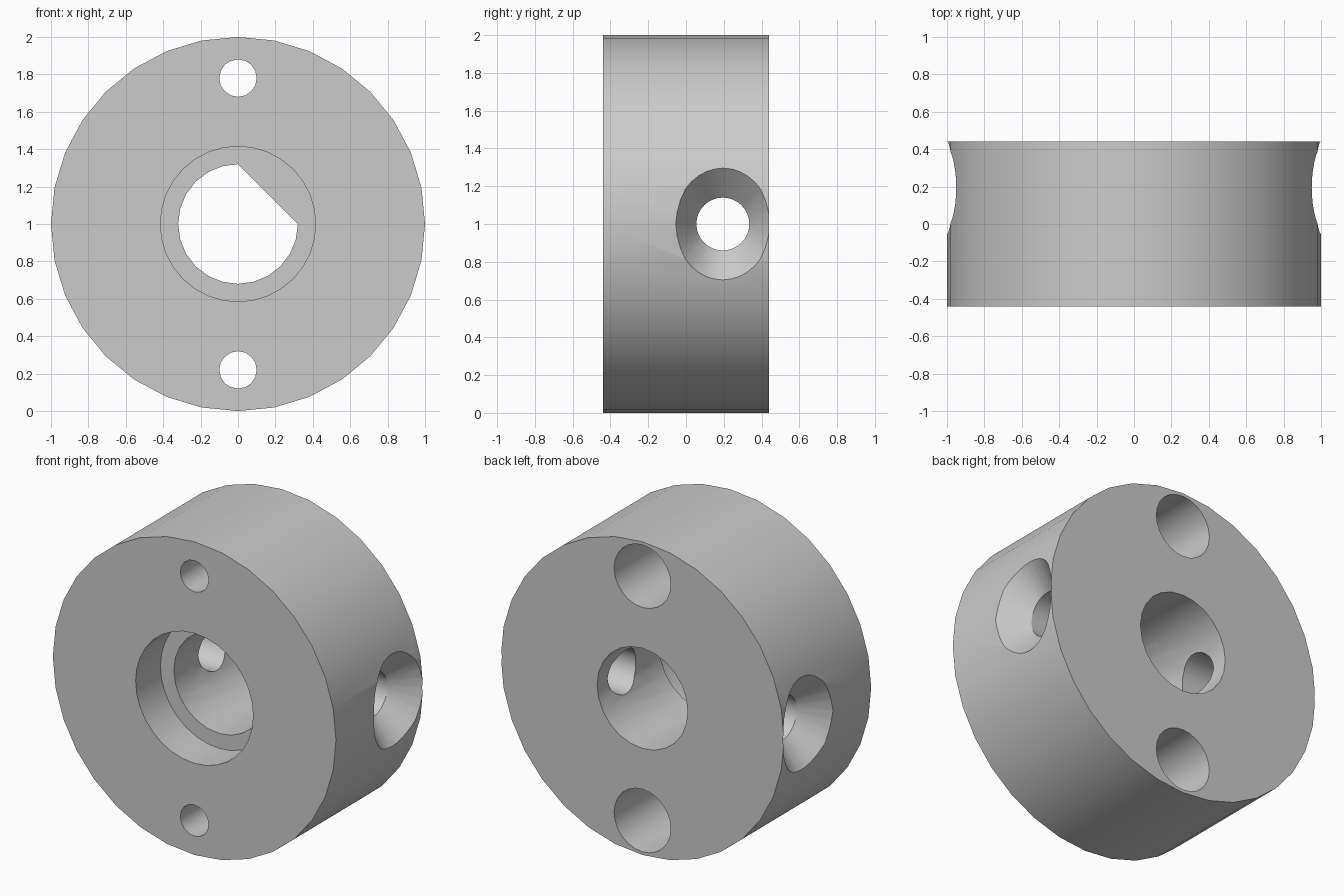
import bpy, bmesh
from math import cos, sin, pi

if "Cube" in bpy.data.objects:
    bpy.data.objects.remove(bpy.data.objects["Cube"])

HALF = 0.44      # half the collar width
LEDGE = -0.19    # depth of the front recess
MID = 1.0        # height of the axis

steel = bpy.data.materials.new("plain grey")
steel.use_nodes = True
grey = (0.6, 0.6, 0.6, 1)
steel.diffuse_color = grey
steel.node_tree.nodes["Principled BSDF"].inputs["Base Color"].default_value = grey


def loft(name, rings):
    """Closed solid through rings of equal point count."""
    bm = bmesh.new()
    loops = [[bm.verts.new(p) for p in ring] for ring in rings]
    n = len(loops[0])
    for a, b in zip(loops, loops[1:]):
        for i in range(n):
            j = (i + 1) % n
            bm.faces.new((a[i], a[j], b[j], b[i]))
    bm.faces.new(loops[0])
    bm.faces.new(loops[-1])
    bmesh.ops.recalc_face_normals(bm, faces=bm.faces)
    mesh = bpy.data.meshes.new(name)
    bm.to_mesh(mesh)
    bm.free()
    mesh.materials.append(steel)
    obj = bpy.data.objects.new(name, mesh)
    bpy.context.collection.objects.link(obj)
    return obj


def circle(n, r):
    return [(r * cos(2 * pi * i / n), r * sin(2 * pi * i / n)) for i in range(n)]


def rod(name, outline, y0, y1, z=MID):
    """Prism running front to back."""
    return loft(name, [[(x, y, z + h) for x, h in outline] for y in (y0, y1)])


def side_ring(x, ry, rz, n=32):
    return [(x, 0.195 + ry * c, MID + rz * s) for c, s in circle(n, 1)]


collar = rod("collar", circle(32, 1), -HALF, HALF)

# Front recess, then the bore with a thin chord-shaped web at the ledge
cutters = [rod("recess_cutter", circle(32, 0.415), -0.6, LEDGE)]
bore = circle(24, 0.32)
web_opening = [p for p in bore if p[0] + p[1] < 0.3201]
cutters.append(rod("web_cutter", web_opening, -0.3, 0.0))
cutters.append(rod("bore_cutter", bore, LEDGE + 0.008, 0.6))

# Bolt holes: narrow at the front, wide from the back
for z in (MID - 0.78, MID + 0.78):
    cutters.append(rod("bolt_cutter", circle(16, 0.1), -0.6, 0.0, z))
    cutters.append(rod("bolt_head_cutter", circle(24, 0.2), -0.21, 0.6, z))

# Countersunk set-screw holes on both sides
for s in (1, -1):
    rings = [side_ring(0.1 * s, 0.14, 0.14), side_ring(0.82 * s, 0.14, 0.14),
             side_ring(1.02 * s, 0.262, 0.379)]
    cutters.append(loft("screw_cutter", rings))

bpy.ops.object.select_all(action="DESELECT")
bpy.context.view_layer.objects.active = collar
collar.select_set(True)
for cutter in cutters:
    cutter.hide_render = True
    mod = collar.modifiers.new("cut", "BOOLEAN")
    mod.operation = "DIFFERENCE"
    mod.solver = "EXACT"
    mod.object = cutter
    bpy.ops.object.modifier_apply(modifier=mod.name)
    bpy.data.objects.remove(cutter)

bpy.ops.object.shade_smooth_by_angle(angle=pi / 6)
